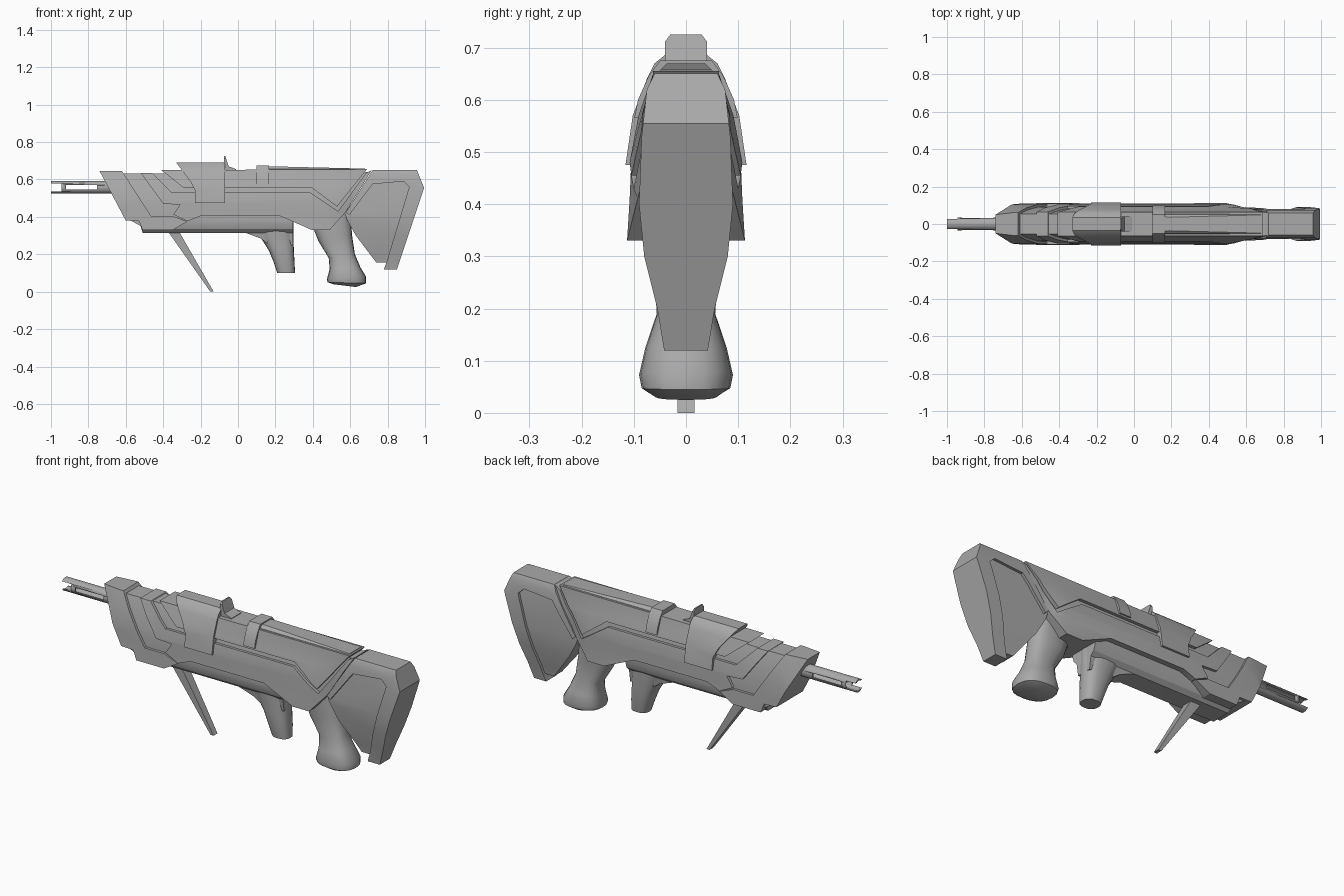
import bpy, bmesh, math
from mathutils import Vector

if "Cube" in bpy.data.objects:
    bpy.data.objects.remove(bpy.data.objects["Cube"])

grey = bpy.data.materials.new("gunmetal_grey")
grey.diffuse_color = (0.4, 0.4, 0.4, 1)
grey.use_nodes = True
grey.node_tree.nodes["Principled BSDF"].inputs["Base Color"].default_value = grey.diffuse_color


def finish(name, bm, angle=25):
    bmesh.ops.recalc_face_normals(bm, faces=bm.faces[:])
    me = bpy.data.meshes.new(name)
    bm.to_mesh(me)
    bm.free()
    me.materials.append(grey)
    me.shade_smooth()
    me.set_sharp_from_angle(angle=math.radians(angle))
    ob = bpy.data.objects.new(name, me)
    bpy.context.scene.collection.objects.link(ob)
    return ob


def interp(table, t):
    if t <= table[0][0]:
        return table[0][1]
    for (a, u), (b, v) in zip(table, table[1:]):
        if t <= b:
            return u + (v - u) * (t - a) / (b - a)
    return table[-1][1]


def slab(name, profile, widths, offset=0.0, ends=None):
    """Side profile (x, z) thickened in y; half width follows height and, optionally, length."""
    bm = bmesh.new()
    bm.faces.new([bm.verts.new((x, 0, z)) for x, z in profile])
    planes = [((0, 0, z), (0, 0, 1)) for z, _ in widths]
    planes += [((x, 0, 0), (1, 0, 0)) for x, _ in ends or []]
    for co, no in planes:
        bmesh.ops.bisect_plane(bm, geom=bm.verts[:] + bm.edges[:] + bm.faces[:],
                               dist=1e-5, plane_co=co, plane_no=no)
    front, faces, rim = bm.verts[:], bm.faces[:], [e for e in bm.edges if e.is_boundary]
    back = {}
    for v in front:
        w = interp(widths, v.co.z)
        if ends:
            w = min(w, interp(ends, v.co.x))
        w += offset
        back[v] = bm.verts.new((v.co.x, w, v.co.z))
        v.co.y = -w
    for f in faces:
        bm.faces.new([back[v] for v in reversed(f.verts[:])])
    for e in rim:
        a, b = e.verts
        bm.faces.new((a, b, back[b], back[a]))
    return finish(name, bm)


def loft(name, sections, n=20):
    """Rounded rings, each from a front point to a back point with a half width."""
    bm = bmesh.new()
    rings = []
    for xf, zf, xb, zb, ry in sections:
        c = Vector(((xf + xb) / 2, 0, (zf + zb) / 2))
        h = Vector(((xb - xf) / 2, 0, (zb - zf) / 2))
        ring = []
        for i in range(n):
            t = 2 * math.pi * i / n
            k, s = math.cos(t), math.sin(t)
            k = math.copysign(abs(k) ** 0.8, k)
            s = math.copysign(abs(s) ** 0.8, s)
            ring.append(bm.verts.new(c + h * k + Vector((0, ry * s, 0))))
        rings.append(ring)
    for a, b in zip(rings, rings[1:]):
        for i in range(n):
            j = (i + 1) % n
            bm.faces.new((a[i], a[j], b[j], b[i]))
    bm.faces.new(rings[0])
    bm.faces.new(rings[-1])
    return finish(name, bm, 40)


# Cross-section tables: (height, half width) and (length, half width limit)
BODY = [(.33, .113), (.41, .108), (.48, .105), (.57, .088), (.65, .06)]
BODY_ENDS = [(-.74, .05), (-.64, .113), (.49, .113), (.6, .082), (.72, .075)]
STOCK = [(.12, .042), (.2, .055), (.3, .08), (.4, .09), (.53, .085), (.62, .075), (.65, .06)]

# Recessed inner body, visible in the grooves between panels
slab("inner_body", [(-.71, .63), (.70, .64), (.56, .42), (.49, .335), (.395, .335),
                    (.225, .41), (-.2, .41), (-.5, .34), (-.59, .39)],
     BODY, -.014, BODY_ENDS)

# Outer armour panels
slab("front_armour", [(-.74, .645), (-.62, .645), (-.465, .405), (-.35, .405), (-.27, .375),
                      (-.35, .33), (-.51, .33), (-.53, .378), (-.6, .38)],
     BODY, 0, BODY_ENDS)
slab("lower_shell", [(-.52, .635), (-.46, .635), (-.355, .53), (.385, .53), (.535, .43),
                     (.685, .635), (.715, .65), (.575, .425), (.49, .33), (.395, .33),
                     (.225, .405), (-.2, .405), (-.27, .377), (-.345, .412), (-.31, .465),
                     (-.4, .47)], BODY, 0, BODY_ENDS)
slab("upper_cover", [(-.41, .65), (.69, .655), (.53, .455), (.395, .555), (-.29, .555)],
     BODY, .003, BODY_ENDS)

# Saddle over the top, with rear sight
slab("top_saddle", [(-.33, .69), (-.07, .69), (-.07, .475), (-.23, .475), (-.23, .54),
                    (-.255, .59)],
     [(.475, .116), (.57, .102), (.64, .075), (.67, .06), (.69, .035)])
slab("rear_sight", [(-.075, .725), (-.068, .725), (-.05, .67), (-.01, .655), (-.01, .64),
                    (-.075, .64)], [(.64, .04), (.712, .04), (.725, .03)])

# Top rail and its clip
slab("top_rail", [(.1, .668), (.19, .67), (.68, .658), (.68, .64), (.1, .63)],
     [(.63, .056), (.655, .052), (.67, .036)])
slab("rail_clip", [(.1, .675), (.165, .675), (.165, .565), (.1, .565)],
     [(.565, .099), (.6, .092), (.645, .072), (.675, .05)])

# Handguard underneath and forward grip
slab("handguard", [(-.53, .38), (-.51, .315), (.04, .315), (.12, .285), (.17, .25), (.295, .25),
                   (.295, .38), (.225, .41), (-.5, .41)],
     [(.25, .04), (.315, .05), (.335, .07), (.365, .08), (.41, .08)])
loft("forward_grip", [(.105, .315, .298, .38, .06), (.165, .22, .298, .24, .056),
                      (.19, .16, .302, .16, .052), (.21, .10, .305, .10, .042)])

# Flared pistol grip
loft("pistol_grip", [(.395, .36, .60, .45, .06), (.43, .27, .61, .30, .062),
                     (.485, .18, .625, .20, .056), (.49, .12, .655, .13, .078),
                     (.475, .065, .685, .08, .09), (.48, .05, .685, .045, .085),
                     (.51, .04, .63, .025, .06)])

# Shoulder stock: raised frame around a recessed panel
slab("stock_frame", [(.72, .65), (.957, .65), (.995, .555), (.85, .12), (.78, .12),
                     (.795, .16), (.915, .56), (.885, .59), (.72, .575), (.595, .41),
                     (.577, .425)], STOCK)
slab("stock_panel", [(.70, .60), (.9, .6), (.93, .55), (.80, .155), (.74, .155), (.63, .3),
                     (.585, .38), (.57, .42)], STOCK, -.014)

# Single support leg
slab("support_leg", [(-.38, .33), (-.32, .33), (-.13, 0), (-.148, 0)],
     [(0, .016), (.33, .026)])

# Hollow barrel: outer wall, muzzle rim and bore as one revolved profile
bm = bmesh.new()
N, ZC = 24, .558
rings = []
for x, r in [(-.6, .034), (-1, .034), (-1, .026), (-.65, .026)]:
    rings.append([bm.verts.new((x, r * math.cos(2 * math.pi * i / N),
                                ZC + r * math.sin(2 * math.pi * i / N))) for i in range(N)])
for a, b in zip(rings, rings[1:]):
    for i in range(N):
        j = (i + 1) % N
        bm.faces.new((a[i], a[j], b[j], b[i]))
bm.faces.new(rings[0])
bm.faces.new(rings[-1])
barrel = finish("barrel", bm, 35)

# Side slots and muzzle notch cut through the barrel
for name, x0, x1, hz in [("slot_cutter", -.92, -.755, .012), ("muzzle_cutter", -1.05, -.945, .021)]:
    cutter = slab(name, [(x0, ZC - hz), (x1, ZC - hz), (x1, ZC + hz), (x0, ZC + hz)],
                  [(0, .06), (1, .06)])
    cutter.hide_render = True
    cutter.hide_set(True)
    mod = barrel.modifiers.new(name, 'BOOLEAN')
    mod.operation = 'DIFFERENCE'
    mod.solver = 'EXACT'
    mod.object = cutter
